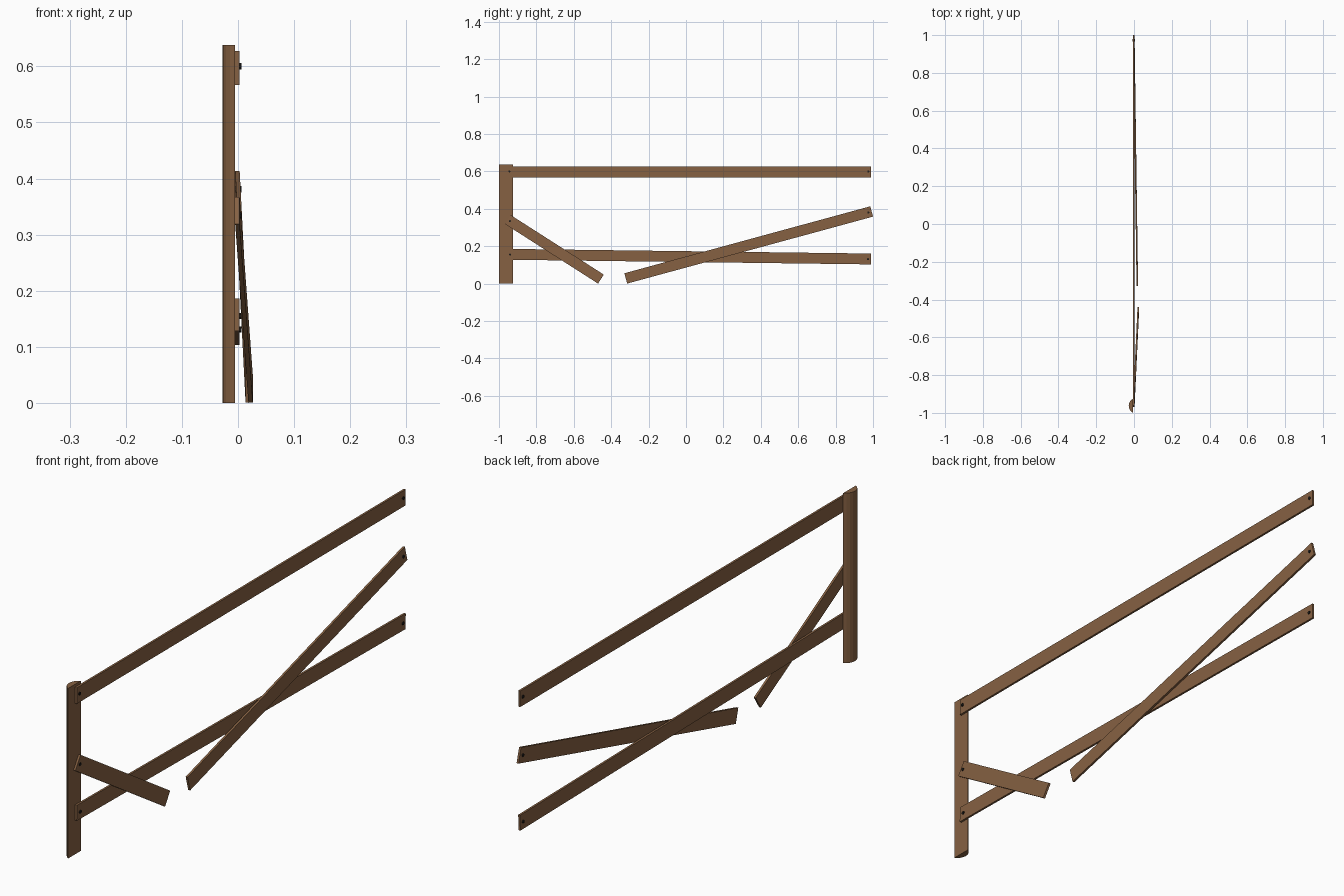
import bpy, bmesh, math
from mathutils import Vector

if "Cube" in bpy.data.objects:
    bpy.data.objects.remove(bpy.data.objects["Cube"])


def material(name, rgb):
    m = bpy.data.materials.new(name)
    m.diffuse_color = (*rgb, 1)
    m.use_nodes = True
    m.node_tree.nodes["Principled BSDF"].inputs["Base Color"].default_value = m.diffuse_color
    return m


WOOD = material("brown wood", (0.24, 0.12, 0.055))
IRON = material("dark iron", (0.012, 0.011, 0.01))


def prism(name, ring, offset, mat):
    """Extrude a closed ring of points along an offset."""
    bm = bmesh.new()
    face = bm.faces.new([bm.verts.new(p) for p in ring])
    moved = bmesh.ops.extrude_face_region(bm, geom=[face])["geom"]
    bmesh.ops.translate(bm, vec=offset,
                        verts=[g for g in moved if isinstance(g, bmesh.types.BMVert)])
    bmesh.ops.recalc_face_normals(bm, faces=bm.faces[:])
    mesh = bpy.data.meshes.new(name)
    bm.to_mesh(mesh)
    bm.free()
    mesh.materials.append(mat)
    obj = bpy.data.objects.new(name, mesh)
    bpy.context.collection.objects.link(obj)
    return obj


def plank(name, a, b, width=0.058, thick=0.008):
    """Flat board between two end centres, broad side facing x."""
    a, b = Vector(a), Vector(b)
    d = (b - a).normalized()
    across = Vector((1, 0, 0)).cross(d).normalized()
    normal = d.cross(across)
    ring = [a + across * (s * width / 2) + normal * (t * thick / 2)
            for s, t in ((-1, -1), (1, -1), (1, 1), (-1, 1))]
    return prism(name, ring, b - a, WOOD)


def bolt(name, y, z, r=0.006):
    """Short rod through a board, showing on both sides."""
    ring = [(-0.008, y + r * math.cos(i * math.tau / 8 + math.pi / 8),
             z + r * math.sin(i * math.tau / 8 + math.pi / 8)) for i in range(8)]
    return prism(name, ring, Vector((0.0142, 0, 0)), IRON)


# Split-log post: flat side to +x, rounded side to -x
half, depth, flat_x, post_y = 0.0375, 0.023, -0.005, -0.9625
radius = (half ** 2 + depth ** 2) / (2 * depth)
span = math.asin(half / radius)
arc = [span * (i / 4 - 1) for i in range(9)]
post = prism("post", [(flat_x - depth + radius * (1 - math.cos(t)),
                       post_y + radius * math.sin(t), 0) for t in arc],
             Vector((0, 0, 0.638)), WOOD)

# Rails
plank("top_rail", (-0.001, -0.96, 0.597), (-0.001, 0.99, 0.597), 0.06)
plank("lower_rail", (-0.001, -0.96, 0.157), (-0.001, 0.99, 0.132))

# Fallen boards, each with one end resting on the ground
plank("long_fallen_board", (0.0175, -0.322, 0.028), (-0.001, 0.9925, 0.386), 0.057)
plank("short_fallen_board", (0.0225, -0.455, 0.0245), (-0.001, -0.953, 0.343), 0.057)

# Bolts at the fixed ends
for i, (y, z) in enumerate([(-0.944, 0.6), (0.975, 0.6), (-0.94, 0.155),
                            (0.973, 0.131), (-0.942, 0.334), (0.975, 0.381)]):
    bolt(f"bolt_{i + 1}", y, z)
